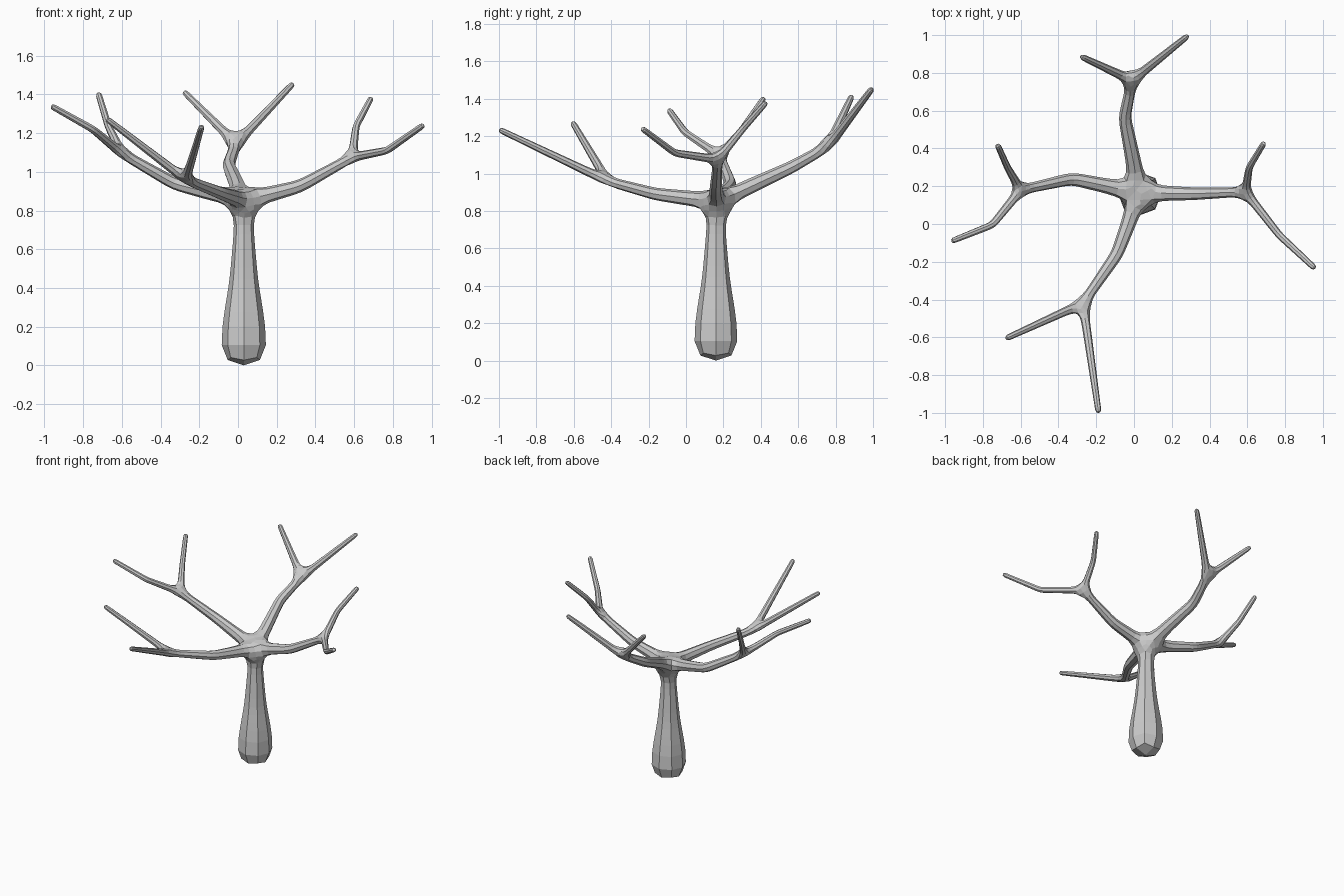
import bpy

if "Cube" in bpy.data.objects:
    bpy.data.objects.remove(bpy.data.objects["Cube"])

# Skeleton: each point is (x, y, z, skin radius)
trunk = [(.03, .16, 0, .142), (.03, .16, .22, .12), (.03, .16, .44, .08),
         (.03, .16, .68, .057), (.03, .165, .85, .05)]
# Each limb: points out to its fork, then the twigs growing from the fork
limbs = [
    # right
    ([(.32, .16, .925, .036), (.59, .17, 1.075, .026)],
     [[(.61, .30, 1.235, .02), (.69, .432, 1.385, .017)],
      [(.77, -.06, 1.11, .021), (.96, -.237, 1.243, .017)]]),
    # left
    ([(-.33, .24, .94, .036), (-.60, .18, 1.095, .027)],
     [[(-.67, .30, 1.235, .02), (-.723, .42, 1.41, .017)],
      [(-.75, -.005, 1.22, .021), (-.968, -.092, 1.342, .017)]]),
    # back
    ([(-.05, .565, 1.035, .036), (-.01, .76, 1.145, .029)],
     [[(-.283, .888, 1.418, .017)], [(.287, .998, 1.459, .017)]]),
    # front
    ([(-.09, -.16, .89, .036), (-.27, -.42, .96, .027)],
     [[(-.68, -.607, 1.275, .017)], [(-.187, -1.002, 1.237, .017)]]),
]

verts, edges, radii = [], [], []


def grow(points, parent=None):
    """Add a chain of skeleton points and return the last index."""
    for x, y, z, r in points:
        verts.append((x, y, z))
        radii.append(r)
        if parent is not None:
            edges.append((parent, len(verts) - 1))
        parent = len(verts) - 1
    return parent


crown = grow(trunk)
for limb, twigs in limbs:
    fork = grow(limb, crown)
    for twig in twigs:
        grow(twig, fork)

mesh = bpy.data.meshes.new("tree")
mesh.from_pydata(verts, edges, [])
tree = bpy.data.objects.new("tree", mesh)
bpy.context.collection.objects.link(tree)

# Skin the skeleton, then round it once
tree.modifiers.new("skin", 'SKIN').use_smooth_shade = False
for sv, r in zip(mesh.skin_vertices[0].data, radii):
    sv.radius = (r, r)
mesh.skin_vertices[0].data[0].use_root = True
sub = tree.modifiers.new("round", 'SUBSURF')
sub.levels = sub.render_levels = 1


def evaluated():
    bpy.context.view_layer.update()
    dg = bpy.context.evaluated_depsgraph_get()
    return bpy.data.meshes.new_from_object(tree.evaluated_get(dg))


# Seat the trunk base on the ground
for _ in range(3):
    low = min(v.co.z for v in evaluated().vertices)
    mesh.vertices[0].co.z -= low
    mesh.update()
    tree.update_tag()

# Bake the modifiers to plain flat-shaded geometry
final = evaluated()
tree.modifiers.clear()
tree.data = final
final.shade_flat()
